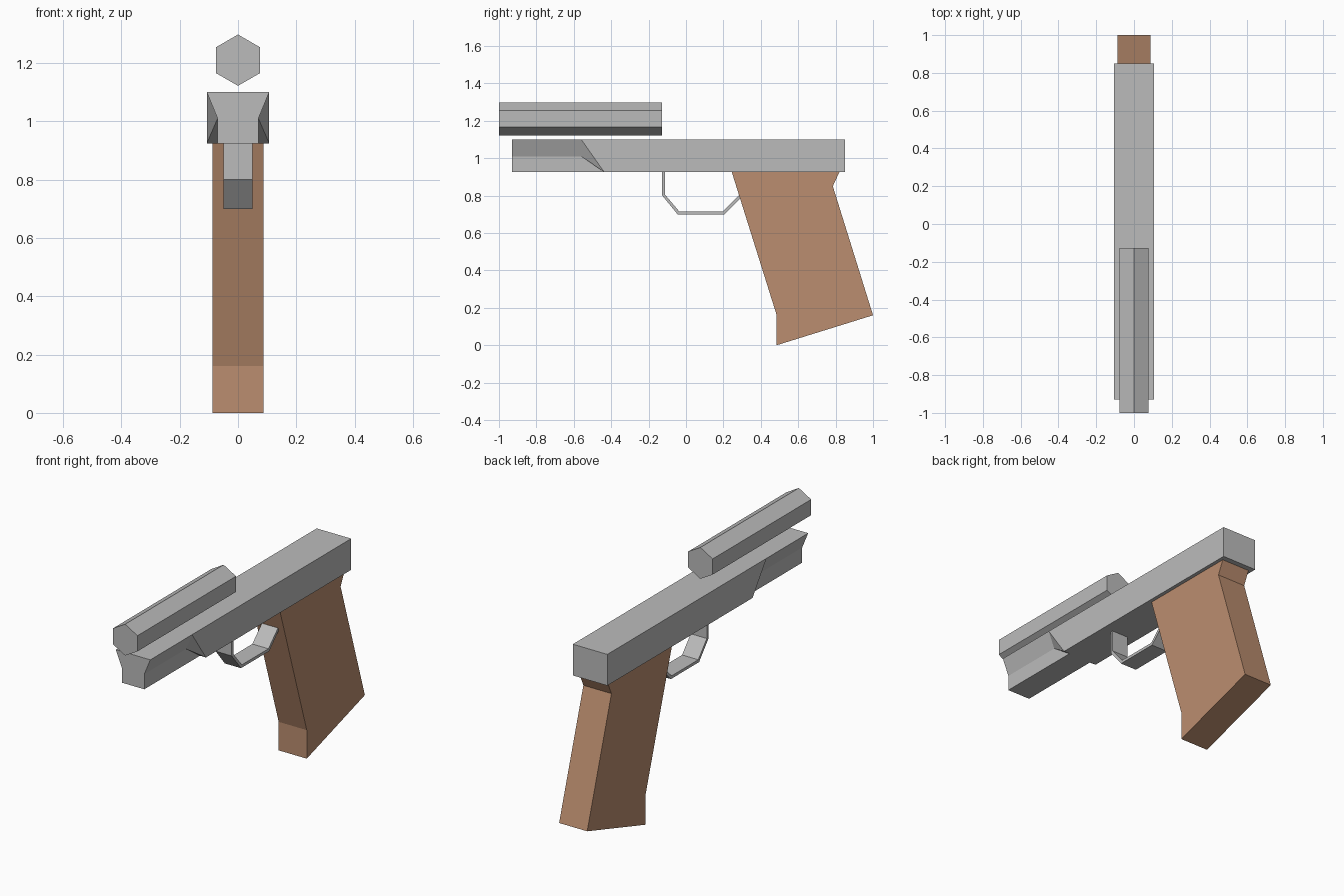
import bpy
import bmesh
from math import radians
from mathutils import Matrix

cube = bpy.data.objects.get("Cube")
if cube:
    bpy.data.objects.remove(cube, do_unlink=True)


def make_material(name, color):
    mat = bpy.data.materials.new(name)
    mat.use_nodes = True
    mat.diffuse_color = (*color, 1)
    mat.node_tree.nodes["Principled BSDF"].inputs["Base Color"].default_value = (*color, 1)
    return mat


grey = make_material("light grey metal", (0.50, 0.50, 0.50))
brown = make_material("brown grip", (0.50, 0.27, 0.16))


def finish(bm, name, mat):
    bmesh.ops.recalc_face_normals(bm, faces=bm.faces)
    mesh = bpy.data.meshes.new(name)
    bm.to_mesh(mesh)
    bm.free()
    mesh.materials.append(mat)
    obj = bpy.data.objects.new(name, mesh)
    bpy.context.collection.objects.link(obj)
    return obj


def extrude_profile(name, profile, half_width, mat):
    """Extrude a closed (y, z) outline across the width."""
    bm = bmesh.new()
    face = bm.faces.new([bm.verts.new((-half_width, y, z)) for y, z in profile])
    new = bmesh.ops.extrude_face_region(bm, geom=[face])["geom"]
    moved = [v for v in new if isinstance(v, bmesh.types.BMVert)]
    bmesh.ops.translate(bm, verts=moved, vec=(2 * half_width, 0, 0))
    return finish(bm, name, mat)


# Grip
extrude_profile("grip", [(0.245, 0.925), (0.485, 0.16), (0.485, 0), (1, 0.16),
                         (0.785, 0.85), (0.82, 0.925)], 0.087, brown)

# Trigger guard: outer path, then inner path back
outer = [(-0.127, 0.925), (-0.127, 0.80), (-0.045, 0.70), (0.205, 0.70), (0.295, 0.79)]
inner = [(0.283, 0.80), (0.198, 0.716), (-0.037, 0.716), (-0.113, 0.806), (-0.113, 0.925)]
extrude_profile("trigger_guard", outer + inner, 0.05, grey)

# Hexagonal barrel floating above the slide
bm = bmesh.new()
placed = (Matrix.Translation((0, -0.5635, 1.21)) @ Matrix.Rotation(radians(90), 4, "X")
          @ Matrix.Rotation(radians(90), 4, "Z"))
bmesh.ops.create_cone(bm, cap_ends=True, segments=6, radius1=0.088, radius2=0.088,
                      depth=0.873, matrix=placed)
# Turn the prism so that a corner points straight up
top = max(v.co.z for v in bm.verts)
if top < 1.29:
    bmesh.ops.rotate(bm, verts=bm.verts, cent=(0, 0, 1.21),
                     matrix=Matrix.Rotation(radians(30), 3, "Y"))
finish(bm, "barrel", grey)

# Slide: one half with a tapered nose recess, mirrored across the middle
W, N = 0.107, 0.07
FRONT, BACK, TOP, MID, LOW = -0.93, 0.85, 1.10, 1.01, 0.925
CUT_TOP, CUT_LOW = -0.56, -0.437
points = {
    "nose_top": (W, FRONT, TOP), "nose_mid": (N, FRONT, MID), "nose_low": (N, FRONT, LOW),
    "cut_top": (W, CUT_TOP, TOP), "cut_mid": (N, CUT_TOP, MID),
    "cut_in": (N, CUT_LOW, LOW), "cut_out": (W, CUT_LOW, LOW),
    "back_top": (W, BACK, TOP), "back_low": (W, BACK, LOW),
    "c_front_top": (0, FRONT, TOP), "c_front_low": (0, FRONT, LOW),
    "c_back_top": (0, BACK, TOP), "c_back_low": (0, BACK, LOW),
}
faces = [
    "c_front_top c_front_low nose_low nose_mid nose_top",
    "nose_top nose_mid cut_mid cut_top",
    "nose_mid nose_low cut_in cut_mid",
    "cut_top cut_mid cut_out",
    "cut_mid cut_in cut_out",
    "cut_top cut_out back_low back_top",
    "c_front_top nose_top cut_top back_top c_back_top",
    "c_front_low c_back_low back_low cut_out cut_in nose_low",
    "c_back_top back_top back_low c_back_low",
]
bm = bmesh.new()
verts = {key: bm.verts.new(co) for key, co in points.items()}
for names in faces:
    bm.faces.new([verts[n] for n in names.split()])
bmesh.ops.mirror(bm, geom=bm.verts[:] + bm.edges[:] + bm.faces[:], axis="X", merge_dist=0.001)
bmesh.ops.remove_doubles(bm, verts=bm.verts, dist=0.001)
seam = [e for e in bm.edges if all(abs(v.co.x) < 0.001 for v in e.verts)]
bmesh.ops.dissolve_edges(bm, edges=seam, use_verts=True)
finish(bm, "slide", grey)
